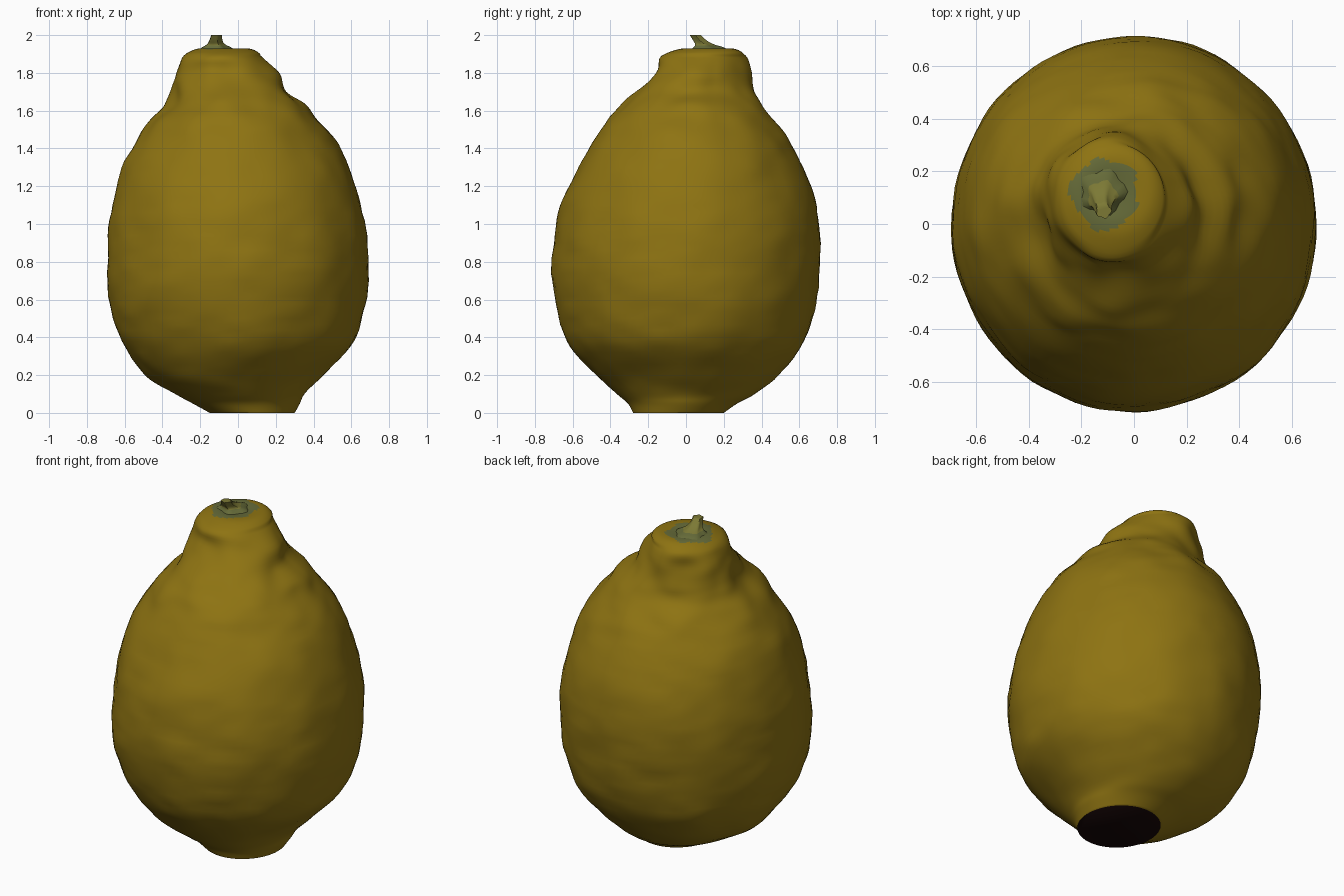
import bpy
import bmesh
import math
from mathutils import Vector, noise

cube = bpy.data.objects.get("Cube")
if cube:
    bpy.data.objects.remove(cube, do_unlink=True)


def make_material(name, colour):
    mat = bpy.data.materials.new(name)
    mat.use_nodes = True
    mat.diffuse_color = (*colour, 1)
    mat.node_tree.nodes["Principled BSDF"].inputs["Base Color"].default_value = (*colour, 1)
    return mat


peel_yellow = make_material("peel yellow", (0.27, 0.172, 0.006))
calyx_green = make_material("calyx green", (0.13, 0.145, 0.04))
stem_green = make_material("stem green", (0.2, 0.19, 0.035))
scar_dark = make_material("blossom scar dark", (0.008, 0.002, 0.002))


def loft(name, rings, materials, angle):
    """Skin closed rings of points from bottom to top and cap both ends."""
    bm = bmesh.new()
    loops = [[bm.verts.new(p) for p in ring] for ring in rings]
    count = len(loops[0])
    for low, high in zip(loops, loops[1:]):
        for i in range(count):
            j = (i + 1) % count
            bm.faces.new((low[i], low[j], high[j], high[i]))
    bottom = bm.faces.new(loops[0][::-1])
    top = bm.faces.new(loops[-1])
    bottom.tag = top.tag = True
    bm.normal_update()
    mesh = bpy.data.meshes.new(name)
    bm.to_mesh(mesh)
    bm.free()
    obj = bpy.data.objects.new(name, mesh)
    bpy.context.collection.objects.link(obj)
    for mat in materials:
        mesh.materials.append(mat)
    bpy.ops.object.select_all(action="DESELECT")
    bpy.context.view_layer.objects.active = obj
    obj.select_set(True)
    bpy.ops.object.shade_smooth_by_angle(angle=math.radians(angle))
    return obj


def spline(rows, steps):
    """Catmull-Rom interpolation through the profile rows."""
    padded = [rows[0], *rows, rows[-1]]
    for a, b, c, d in zip(padded, padded[1:], padded[2:], padded[3:]):
        for s in range(steps):
            t = s / steps
            yield [q + t / 2 * (r - p + t * (2 * p - 5 * q + 4 * r - u + t * (3 * (q - r) + u - p)))
                   for p, q, r, u in zip(a, b, c, d)]
    yield rows[-1]


# Fruit outline: height, left and right limits in x, front and back limits in y
profile = [
    (0, -.15, .3, -.28, .2),
    (.05, -.24, .33, -.31, .27),
    (.1, -.33, .36, -.37, .36),
    (.2, -.49, .45, -.48, .49),
    (.35, -.6, .6, -.61, .61),
    (.5, -.66, .66, -.67, .67),
    (.7, -.69, .69, -.71, .7),
    (.9, -.69, .69, -.7, .71),
    (1.1, -.66, .65, -.66, .69),
    (1.3, -.61, .59, -.57, .62),
    (1.45, -.53, .51, -.48, .54),
    (1.55, -.46, .43, -.41, .46),
    (1.62, -.4, .37, -.34, .41),
    (1.7, -.37, .27, -.26, .37),
    (1.8, -.33, .21, -.17, .34),
    (1.88, -.3, .14, -.14, .32),
    (1.92, -.24, .09, -.06, .28),
    (1.93, -.19, .03, .01, .22),
    (1.92, -.14, -.08, .07, .14),
]

# Lumps on the neck: position, reach, push outwards
lumps = [
    (Vector((.13, -.14, 1.66)), .12, .045),
    (Vector((-.34, -.05, 1.62)), .12, -.04),
    (Vector((.2, .16, 1.72)), .1, -.03),
    (Vector((-.1, -.2, 1.7)), .09, -.02),
]

SEGMENTS = 96
fruit_rings = []
for z, x0, x1, y0, y1 in spline(profile, 5):
    ring = []
    for i in range(SEGMENTS):
        a = math.tau * i / SEGMENTS
        out = Vector((math.cos(a), math.sin(a), 0))
        p = Vector(((x0 + x1 + (x1 - x0) * out.x) / 2, (y0 + y1 + (y1 - y0) * out.y) / 2, z))
        bump = .012 * noise.noise(p * 4) + .006 * noise.noise(Vector((p.x * 7, p.y * 7, z * 14)))
        neck = max(0, min(1, (z - 1.4) * 4)) * max(0, min(1, (1.92 - z) * 8))
        bump += neck * .03 * noise.noise(p * 6)
        for spot, reach, push in lumps:
            bump += push * math.exp(-((p - spot).length / reach) ** 2)
        # The flat base and the top stay undisturbed
        bump *= max(0, min(1, z * 8))
        if z > 1.9:
            bump *= .2
        ring.append(p + out * bump)
    fruit_rings.append(ring)
fruit = loft("fruit", fruit_rings, [peel_yellow, calyx_green, scar_dark], 60)

# Colour the calyx patch around the stem and the flat scar below
for face in fruit.data.polygons:
    c = face.center
    patch = math.hypot(c.x + .11, c.y - .11) + .04 * noise.noise(c * 12)
    if c.z > 1.88 and patch < .13:
        face.material_index = 1
    elif face.normal.z < -.99 and c.z < .01:
        face.material_index = 2

# Stem: flared foot, leaning forward to a cut tip
stem_path = [
    (1.915, -.12, .125, .1),
    (1.935, -.12, .12, .075),
    (1.95, -.12, .1, .048),
    (1.97, -.12, .075, .034),
    (2, -.115, .05, .028),
]
stem_rings = []
for z, x, y, radius in spline(stem_path, 3):
    ring = []
    for i in range(20):
        a = math.tau * i / 20
        r = radius * (1 + .12 * math.cos(5 * a))
        ring.append((x + r * math.cos(a), y + r * math.sin(a), z))
    stem_rings.append(ring)
stem = loft("stem", stem_rings, [calyx_green, stem_green], 50)
for face in stem.data.polygons:
    face.material_index = int(face.center.z > 1.945)
